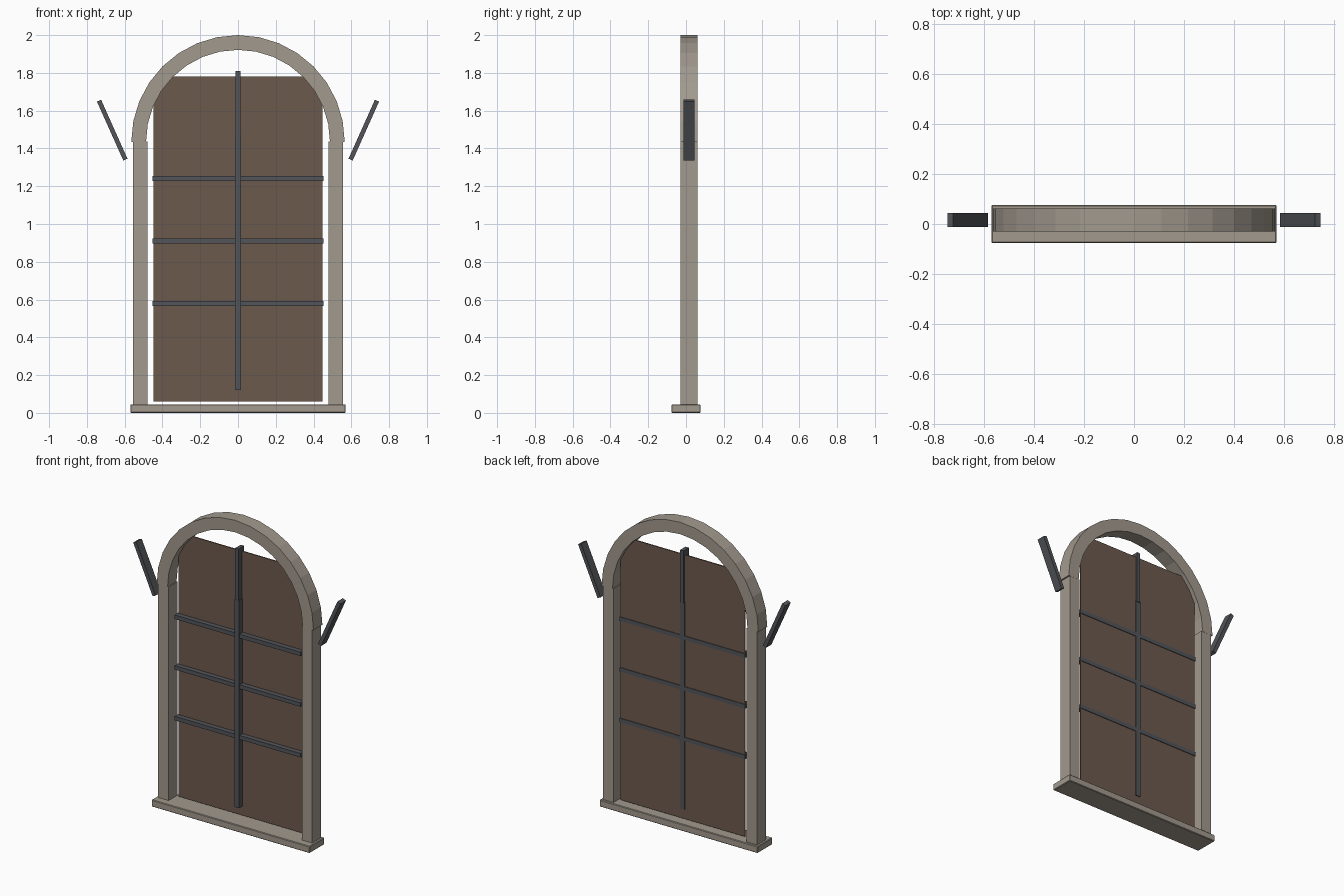
import bpy, bmesh, math

if "Cube" in bpy.data.objects:
    bpy.data.objects.remove(bpy.data.objects["Cube"])

CY = 0.016  # depth centre of the frame


def material(name, rgb):
    m = bpy.data.materials.new(name)
    m.diffuse_color = (*rgb, 1)
    m.use_nodes = True
    m.node_tree.nodes["Principled BSDF"].inputs["Base Color"].default_value = m.diffuse_color
    return m


STONE = material("stone", (0.36, 0.32, 0.27))
WOOD = material("wood", (0.15, 0.10, 0.075))
IRON = material("iron", (0.085, 0.09, 0.10))


def finish(name, bm, mat):
    bmesh.ops.recalc_face_normals(bm, faces=bm.faces)
    me = bpy.data.meshes.new(name)
    bm.to_mesh(me)
    bm.free()
    me.materials.append(mat)
    ob = bpy.data.objects.new(name, me)
    bpy.context.collection.objects.link(ob)
    return ob


def box(name, x, y, z, mat, bevel=0):
    """Box from (min, max) pairs."""
    bm = bmesh.new()
    bmesh.ops.create_cube(bm, size=1)
    for v in bm.verts:
        v.co = [(a + b) / 2 + c * (b - a) for c, (a, b) in zip(v.co, (x, y, z))]
    ob = finish(name, bm, mat)
    if bevel:
        mod = ob.modifiers.new("bevel", 'BEVEL')
        mod.width = bevel
        mod.segments = 1
    return ob


def arch(name, r_in, r_out, z, y0, y1, steps, mat):
    """Half ring with a rectangular section."""
    bm = bmesh.new()
    rings = []
    for i in range(steps + 1):
        a = math.pi * i / steps
        rings.append([bm.verts.new((r * math.cos(a), y, z + r * math.sin(a)))
                      for r, y in ((r_in, y0), (r_out, y0), (r_out, y1), (r_in, y1))])
    for p, q in zip(rings, rings[1:]):
        for k in range(4):
            bm.faces.new((p[k], p[(k + 1) % 4], q[(k + 1) % 4], q[k]))
    bm.faces.new(rings[0])
    bm.faces.new(rings[-1])
    return finish(name, bm, mat)


# Stone surround
box("sill", (-0.57, 0.57), (-0.077, 0.077), (0, 0.045), STONE, 0.004)
for side, s in (("left", -1), ("right", 1)):
    box(side + "_jamb", sorted((s * 0.48, s * 0.555)), (CY - 0.045, CY + 0.045),
        (0.045, 1.437), STONE)
arch("arch", 0.487, 0.565, 1.435, CY - 0.046, CY + 0.046, 16, STONE)

# Wooden panel, its upper corners buried in the arch
bm = bmesh.new()
outline = [(-0.448, 0.06), (0.448, 0.06), (0.448, 1.67), (0.37, 1.78),
           (-0.37, 1.78), (-0.448, 1.67)]
face = bm.faces.new([bm.verts.new((x, 0.026, z)) for x, z in outline])
ext = bmesh.ops.extrude_face_region(bm, geom=[face])
bmesh.ops.translate(bm, vec=(0, 0.008, 0),
                    verts=[g for g in ext["geom"] if isinstance(g, bmesh.types.BMVert)])
finish("panel", bm, WOOD)

# Iron grille
box("centre_bar", (-0.016, 0.016), (-0.014, 0.040), (0.122, 1.475), IRON)
for i, z in enumerate((0.58, 0.91, 1.24)):
    box(f"cross_bar_{i + 1}", (-0.453, 0.453), (-0.006, 0.038),
        (z - 0.013, z + 0.013), IRON)

# Iron spikes: one upright in the middle, one leaning out on each side
for name, x, z, tilt in (("centre_spike", 0, 1.638, 0),
                         ("left_spike", -0.666, 1.497, -0.421),
                         ("right_spike", 0.666, 1.497, 0.421)):
    ob = box(name, (-0.012, 0.012), (-0.028, 0.028), (-0.171, 0.171), IRON)
    ob.location = (x, CY, z)
    ob.rotation_euler.y = tilt
